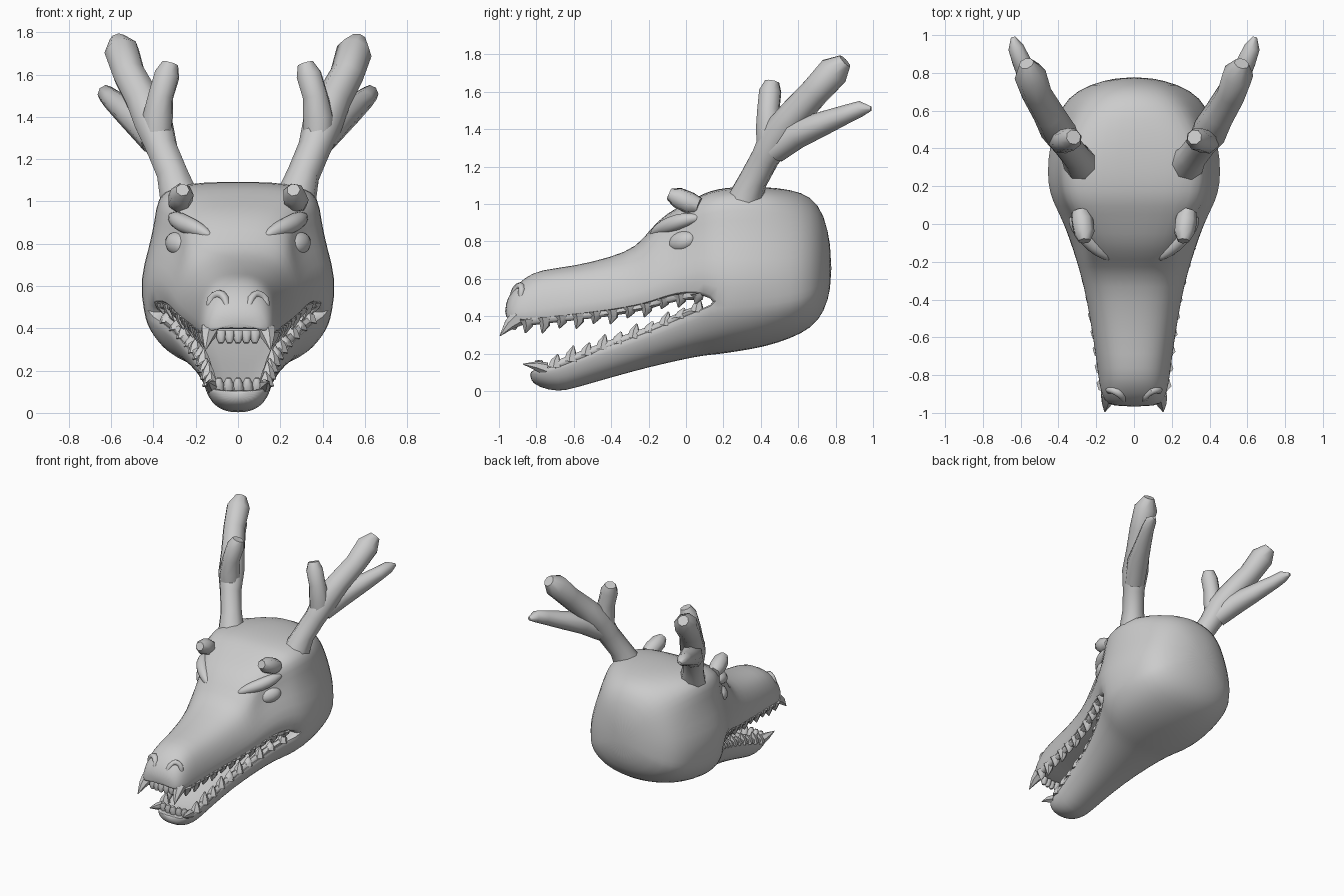
import bpy, bmesh, math
from mathutils import Vector

if "Cube" in bpy.data.objects:
    bpy.data.objects.remove(bpy.data.objects["Cube"])

grey = bpy.data.materials.new("plain grey")
grey.diffuse_color = (0.6, 0.6, 0.6, 1)
grey.use_nodes = True
grey.node_tree.nodes["Principled BSDF"].inputs["Base Color"].default_value = grey.diffuse_color


def finish(bm, name, angle=60, subdiv=0):
    bmesh.ops.recalc_face_normals(bm, faces=bm.faces[:])
    me = bpy.data.meshes.new(name)
    bm.to_mesh(me)
    bm.free()
    ob = bpy.data.objects.new(name, me)
    bpy.context.collection.objects.link(ob)
    me.materials.append(grey)
    if subdiv:
        ob.modifiers.new("round", 'SUBSURF').levels = subdiv
        ob.modifiers["round"].render_levels = subdiv
    bpy.ops.object.select_all(action='DESELECT')
    ob.select_set(True)
    bpy.context.view_layer.objects.active = ob
    bpy.ops.object.shade_smooth_by_angle(angle=math.radians(angle))
    return ob


def add_tube(bm, path, radii, sides=8):
    """Round tube along a path with a radius at each point."""
    pts = [Vector(p) for p in path]
    rings = []
    for i, p in enumerate(pts):
        d = (pts[min(i + 1, len(pts) - 1)] - pts[max(i - 1, 0)]).normalized()
        a = d.cross(Vector((1, 0.3, 0.1))).normalized()
        b = d.cross(a)
        rings.append([bm.verts.new(p + radii[i] * (a * math.cos(t) + b * math.sin(t)))
                      for t in (2 * math.pi * k / sides for k in range(sides))])
    for r0, r1 in zip(rings, rings[1:]):
        for k in range(sides):
            bm.faces.new((r0[k], r0[(k + 1) % sides], r1[(k + 1) % sides], r1[k]))
    bm.faces.new(rings[0])
    bm.faces.new(rings[-1])


def pair(name, tubes, sides=8, angle=60, subdiv=0):
    """Mirrored left and right copies of a group of tubes."""
    for side, s in (("right", 1), ("left", -1)):
        bm = bmesh.new()
        for path, radii in tubes:
            add_tube(bm, [(s * x, y, z) for x, y, z in path], radii, sides)
        finish(bm, f"{name}_{side}", angle, subdiv)


# Head stations: y, half width, lip height, top or bottom height
UPPER = [(-.968, .115, .395, .46), (-.935, .16, .382, .54), (-.86, .182, .372, .61),
         (-.78, .192, .382, .65), (-.6, .217, .402, .668), (-.4, .25, .425, .717),
         (-.26, .285, .45, .772), (-.19, .308, .465, .87), (-.1, .34, .495, .955),
         (0, .38, .515, 1.005), (.1, .43, .51, 1.06)]
LOWER = [(-.835, .09, .11, .06), (-.79, .138, .115, .02), (-.68, .155, .14, -.005),
         (-.6, .165, .175, .015), (-.4, .195, .25, .073), (-.2, .25, .32, .128),
         (0, .345, .41, .172), (.1, .41, .45, .19)]
SKULL = [(.165, .457, .475, 1.08, .195), (.27, .472, .47, 1.093, .21),
         (.42, .457, .48, 1.093, .235), (.56, .42, .50, 1.08, .28),
         (.67, .36, .53, 1.045, .335), (.74, .24, .58, .95, .42),
         (.778, .08, .65, .76, .56)]
# Normalised half sections, lip to centre line
SNOUT = [(1, 0), (1, .22), (.95, .45), (.85, .66), (.7, .83), (.48, .94), (.24, .99), (0, 1)]
CRANIUM = [(.95, 0), (1, .25), (.9, .5), (.84, .72), (.82, .88), (.68, .97), (.35, 1), (0, 1)]
JAW = [(1, 0), (.99, .2), (.92, .42), (.82, .62), (.66, .8), (.45, .93), (.22, .99), (0, 1)]
THROAT = [(.95, 0), (.92, .2), (.86, .4), (.77, .6), (.64, .77), (.46, .9), (.24, .98), (0, 1)]
BACK = [(math.cos(i * math.pi / 14), math.sin(i * math.pi / 14)) for i in range(8)]


def blend(a, b, k):
    return [(p[0] + (q[0] - p[0]) * k, p[1] + (q[1] - p[1]) * k) for p, q in zip(a, b)]


def half_head(bm, front, rear, sec_a, sec_b, socket):
    rows = []
    for i, (y, w, lip, end) in enumerate(front + rear):
        k = min(1, max(0, (y + .32) / .45))
        sec = blend(sec_a, sec_b, k * k * (3 - 2 * k))
        sec = blend(sec, BACK, .85 * min(1, max(0, (y - .4) / .3)))
        # hollow for the eyes below the brow
        dip = socket * math.exp(-((y + .07) / .1) ** 2)
        half = [(w * x * (1 - dip * (0, 0, .6, 1, .2, 0, 0, 0)[j]), lip + (end - lip) * z)
                for j, (x, z) in enumerate(sec)]
        loop = half + [(-x, z) for x, z in half[-2::-1]]
        if i <= len(front):
            # inside of the mouth, closing at the corner
            d = 0 if i == len(front) else max(-.05, min(.05, .4 * (end - lip))) * min(1, i / 3)
            loop += [(-.84 * w, lip), (-.74 * w, lip + d), (0, lip + d),
                     (.74 * w, lip + d), (.84 * w, lip)]
        rows.append([bm.verts.new((x, y, z)) for x, z in loop])
    for r0, r1 in zip(rows, rows[1:]):
        n = 20 if len(r1) == 20 else 14
        for j in range(n):
            q = (j + 1) % 20
            bm.faces.new((r0[j], r0[q], r1[q], r1[j]))


# Head and jaw as one skin
bm = bmesh.new()
half_head(bm, UPPER, [(y, w, l, t) for y, w, l, t, b in SKULL], SNOUT, CRANIUM, .13)
half_head(bm, LOWER, [(y, w, l, b) for y, w, l, t, b in SKULL], JAW, THROAT, 0)
bmesh.ops.remove_doubles(bm, verts=bm.verts[:], dist=1e-4)
bmesh.ops.holes_fill(bm, edges=[e for e in bm.edges if e.is_boundary], sides=0)
finish(bm, "head", 80, 1)

# Branching antlers
pair("antler", [
    ([(.28, .32, 1.03), (.31, .36, 1.13), (.36, .425, 1.25), (.40, .49, 1.37), (.45, .58, 1.48),
      (.515, .69, 1.60), (.55, .79, 1.71), (.57, .85, 1.765)],
     [.095, .078, .078, .095, .085, .08, .085, .04]),
    ([(.38, .45, 1.28), (.38, .445, 1.40), (.365, .44, 1.50), (.335, .45, 1.60), (.32, .46, 1.652)],
     [.07, .075, .062, .062, .04]),
    ([(.39, .47, 1.29), (.46, .59, 1.375), (.53, .73, 1.43), (.595, .86, 1.482),
      (.625, .935, 1.51), (.64, .99, 1.51)],
     [.075, .08, .065, .05, .042, .012])], 8, 60)

# Small horns, brow ridges, eyes and nostril rims
pair("small_horn", [([(.285, .07, .99), (.275, .02, 1.005), (.265, -.045, 1.035), (.262, -.09, 1.055)],
                     [.045, .06, .056, .032])], 7, 60)
pair("brow_ridge", [([(.12, -.19, .83), (.18, -.145, .865), (.25, -.08, .89), (.30, .0, .92),
                      (.32, .10, .93)], [.015, .04, .05, .045, .01])], 8, 80, 1)
pair("nostril_rim", [([(.05, -.94, .48), (.055, -.915, .545), (.09, -.88, .57), (.13, -.875, .545),
                       (.14, -.885, .48)], [.012, .024, .03, .028, .012])], 8, 80, 1)
for side, s in (("right", 1), ("left", -1)):
    bm = bmesh.new()
    bmesh.ops.create_uvsphere(bm, u_segments=14, v_segments=9, radius=1)
    for v in bm.verts:
        x, y, z = v.co
        v.co = (s * (.283 + .055 * x + .03 * y), -.02 + .075 * y, .80 + .055 * z + .012 * y)
    finish(bm, f"eye_{side}", 80)


def sample(table, y):
    for a, b in zip(table, table[1:]):
        if a[0] <= y <= b[0]:
            t = (y - a[0]) / (b[0] - a[0])
            return [p + (q - p) * t for p, q in zip(a, b)]
    return table[-1]


# Gums and rows of side teeth
for name, table, up, start, count in (("upper", UPPER, -1, -.85, 11), ("lower", LOWER, 1, -.70, 10)):
    gum, teeth = [], []
    for i in range(count):
        y = start + (.06 - start) * i / (count - 1)
        _, w, lip, _ = sample(table, y)
        x = .87 * w
        size = .05 + .015 * (i % 2) - .02 * i / count
        gum.append((x, y, lip))
        teeth.append(([(x, y, lip - up * .01), (x, y + .004, lip + up * size * .5),
                       (x * .98, y + (.015 if up > 0 else -.01), lip + up * (size + .012))],
                      [.04, .028, .004]))
    pair(name + "_gum", [(gum, [.024] * count)], 6)
    pair(name + "_side_teeth", teeth, 6, 50)

# Front fangs
pair("upper_fang", [([(.135, -.90, .39), (.145, -.945, .355), (.155, -.995, .295)], [.045, .03, .002])], 6, 40)
pair("lower_fang", [([(.115, -.75, .12), (.13, -.80, .135), (.14, -.872, .145)], [.035, .025, .002])], 6, 40)

# Incisors between the fangs
for name, y, z, up, span in (("upper_incisors", -.92, .385, -1, .08), ("lower_incisors", -.78, .11, 1, .09)):
    bm = bmesh.new()
    for i in range(5):
        x = span * (i - 2) / 2
        yy = y + abs(i - 2) * .006
        add_tube(bm, [(x, yy, z), (x, yy - .01, z + up * .03), (x, yy - .015, z + up * .055)],
                 [.026, .025, .012], 6)
    finish(bm, name, 60)
